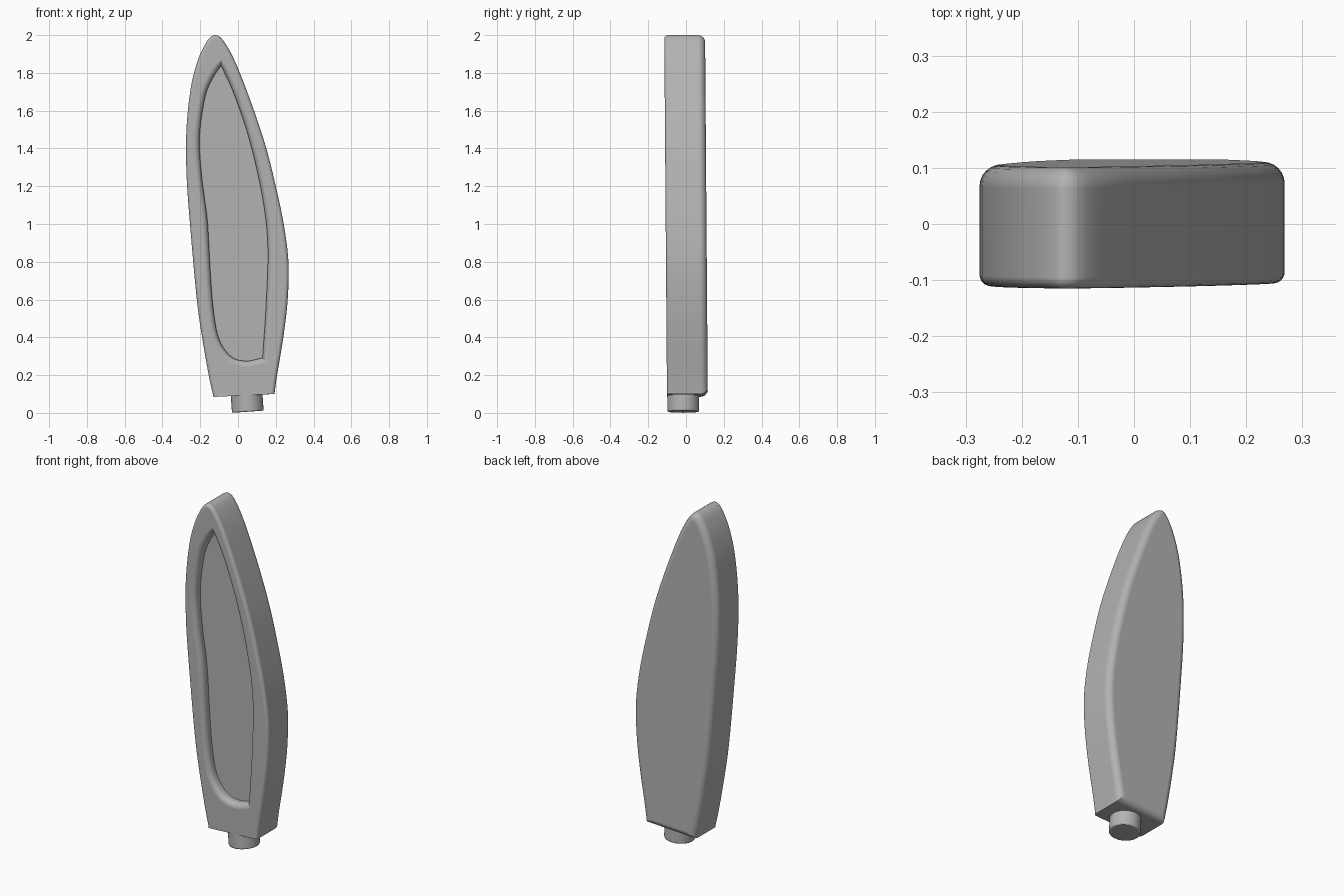
import bpy, bmesh, math
from mathutils import Vector

cube = bpy.data.objects.get("Cube")
if cube:
    bpy.data.objects.remove(cube, do_unlink=True)

grey = bpy.data.materials.new("neutral_grey")
grey.use_nodes = True
grey.diffuse_color = (0.45, 0.45, 0.45, 1)
grey.node_tree.nodes["Principled BSDF"].inputs["Base Color"].default_value = (0.45, 0.45, 0.45, 1)

HALF = 0.108          # half thickness of the blade
STEPS = 6             # samples per span and per rounded edge


def spline(points):
    """Smooth open curve through the points, both ends included."""
    p = [Vector(q) for q in points]
    p = [2 * p[0] - p[1]] + p + [2 * p[-1] - p[-2]]
    out = []
    for a, b, c, d in zip(p, p[1:], p[2:], p[3:]):
        for k in range(STEPS):
            t = k / STEPS
            out.append(0.5 * (2 * b + (c - a) * t + (2 * a - 5 * b + 4 * c - d) * t ** 2
                              + (3 * b - a - 3 * c + d) * t ** 3))
    return out + [p[-2]]


def offset(loop, dist, limit):
    """Move a closed loop to the right of its direction, with limited mitres."""
    out = []
    for i, p in enumerate(loop):
        e1 = (p - loop[i - 1]).normalized()
        e2 = (loop[(i + 1) % len(loop)] - p).normalized()
        n1, n2 = Vector((e1.y, -e1.x)), Vector((e2.y, -e2.x))
        m = (n1 + n2).normalized()
        out.append(p + m * dist * min(limit, 1 / max(m.dot(n1), 0.1)))
    return out


def loft(name, sections):
    """Closed solid from (loop, depth) sections, leaning slightly forward."""
    bm = bmesh.new()
    rings = [[bm.verts.new((p.x, y + 0.008 - 0.0075 * p.y, p.y)) for p in loop]
             for loop, y in sections]
    n = len(rings[0])
    for a, b in zip(rings, rings[1:]):
        for i in range(n):
            j = (i + 1) % n
            bm.faces.new((a[i], a[j], b[j], b[i]))
    bm.faces.new(rings[0])
    bm.faces.new(rings[-1])
    bmesh.ops.recalc_face_normals(bm, faces=bm.faces)
    mesh = bpy.data.meshes.new(name)
    bm.to_mesh(mesh)
    bm.free()
    obj = bpy.data.objects.new(name, mesh)
    bpy.context.collection.objects.link(obj)
    mesh.materials.append(grey)
    return obj


def smooth(obj):
    bpy.ops.object.select_all(action='DESELECT')
    obj.select_set(True)
    bpy.context.view_layer.objects.active = obj
    bpy.ops.object.shade_smooth_by_angle(angle=math.radians(35))
    mod = obj.modifiers.new("even_shading", 'WEIGHTED_NORMAL')
    mod.keep_sharp = True


# Blade: leaf outline with softly rounded front and back edges
outline = spline([(-0.13, 0.085), (-0.155, 0.2), (-0.19, 0.4), (-0.218, 0.6), (-0.25, 0.95),
                  (-0.272, 1.25), (-0.273, 1.5), (-0.25, 1.72), (-0.215, 1.86), (-0.18, 1.94),
                  (-0.15, 1.985), (-0.12, 2.0), (-0.085, 1.98), (-0.04, 1.91), (0.01, 1.8),
                  (0.085, 1.6), (0.15, 1.4), (0.2, 1.2), (0.242, 1.0), (0.267, 0.8),
                  (0.263, 0.6), (0.24, 0.4), (0.207, 0.2), (0.193, 0.1)])


def front_loop(dist):
    """Inset loop whose bottom edge stays crisp."""
    loop = offset(outline, dist, 1.0)
    loop[0].y, loop[-1].y = outline[0].y, outline[-1].y
    return loop


angles = [k / STEPS * math.pi / 2 for k in range(STEPS + 1)]
FRONT_R, BACK_R = 0.02, 0.038
sections = [(front_loop(FRONT_R * (1 - math.sin(t))), -HALF + FRONT_R * (1 - math.cos(t)))
            for t in angles]
sections += [(offset(outline, BACK_R * (1 - math.cos(t)), 1.4), HALF - BACK_R * (1 - math.sin(t)))
             for t in angles]
blade = loft("blade", sections)

# Recess: pointed panel sunk into the front, with a rounded rim
left_side = spline([(-0.09, 1.84), (-0.14, 1.76), (-0.177, 1.66), (-0.204, 1.45), (-0.19, 1.235),
                    (-0.162, 1.02), (-0.147, 0.76), (-0.13, 0.545), (-0.1, 0.39), (-0.035, 0.297),
                    (0.045, 0.275), (0.13, 0.292)])
right_side = spline([(0.13, 0.292), (0.15, 0.6), (0.157, 0.9), (0.127, 1.155), (0.06, 1.447),
                     (-0.02, 1.685), (-0.09, 1.84)])
panel = left_side[:-1] + right_side[:-1]
RIM, DEPTH = 0.03, 0.05
sections = [(panel, -HALF + DEPTH)]
sections += [(offset(panel, RIM * (1 - math.cos(t)), 1.3), -HALF + RIM * (1 - math.sin(t)))
             for t in angles]
sections.append((offset(panel, RIM, 1.3), -HALF - 0.05))
cutter = loft("recess_cutter", sections)
cutter.hide_render = True

cut = blade.modifiers.new("recess", 'BOOLEAN')
cut.operation = 'DIFFERENCE'
cut.solver = 'EXACT'
cut.object = cutter
bpy.context.view_layer.update()
carved = bpy.data.meshes.new_from_object(blade.evaluated_get(bpy.context.evaluated_depsgraph_get()))
blade.modifiers.clear()
blade.data = carved
bpy.data.objects.remove(cutter, do_unlink=True)
smooth(blade)

# Stem: short round peg under the blade
bpy.ops.mesh.primitive_cylinder_add(vertices=48, radius=0.084, depth=0.14,
                                    location=(0.047, -0.015, 0.076), rotation=(0, -0.07, 0))
stem = bpy.context.object
stem.name = "stem"
stem.data.materials.append(grey)
bevel = stem.modifiers.new("soft_edge", 'BEVEL')
bevel.width = 0.006
bevel.segments = 2
smooth(stem)
